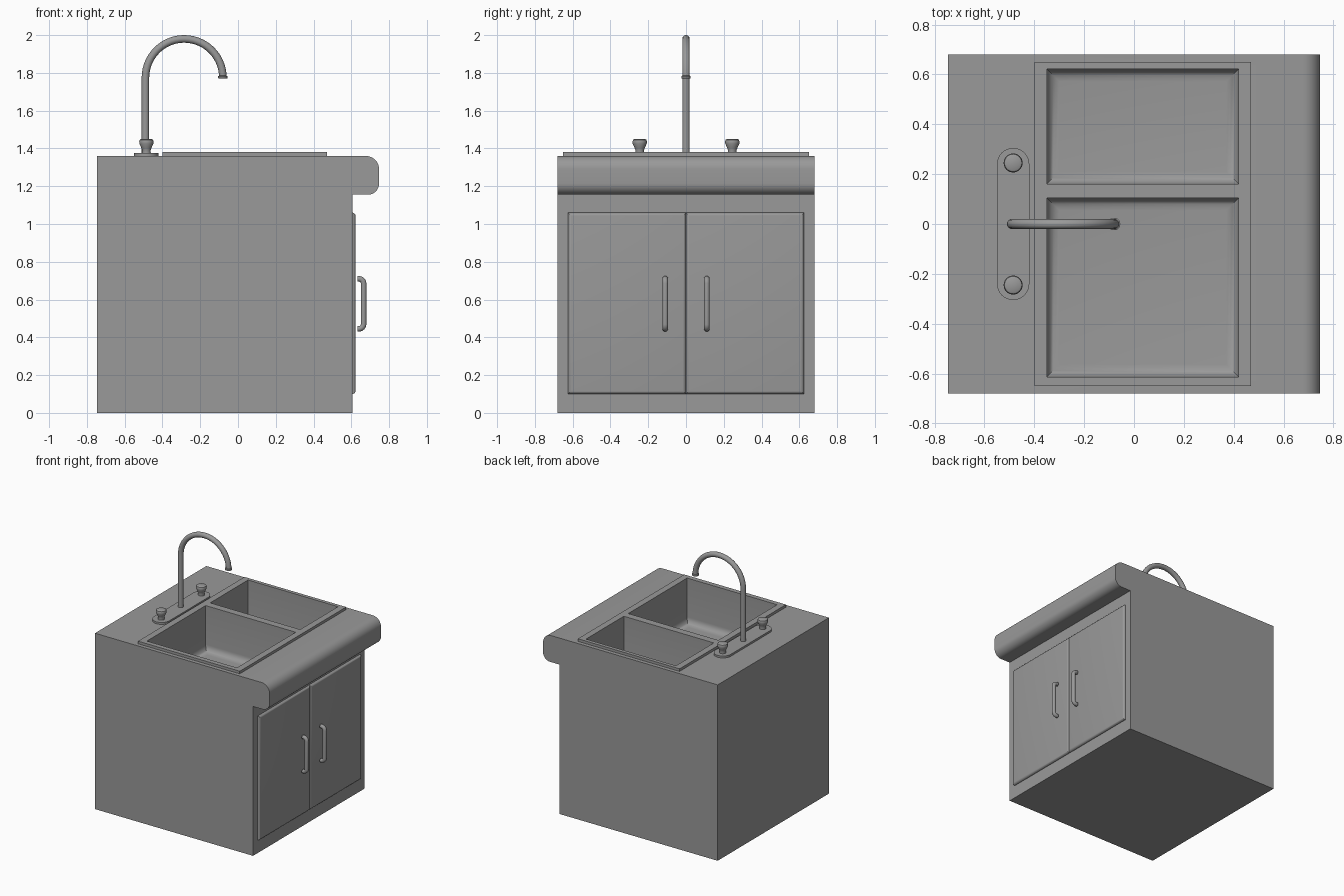
import bpy, bmesh
from math import sin, cos, pi, radians
from mathutils import Vector

if "Cube" in bpy.data.objects:
    bpy.data.objects.remove(bpy.data.objects["Cube"], do_unlink=True)

grey = bpy.data.materials.new("plain_grey")
grey.use_nodes = True
grey.diffuse_color = (0.32, 0.32, 0.32, 1)
grey.node_tree.nodes["Principled BSDF"].inputs["Base Color"].default_value = grey.diffuse_color


def select(ob):
    bpy.ops.object.select_all(action="DESELECT")
    ob.select_set(True)
    bpy.context.view_layer.objects.active = ob


def smooth(ob, angle=35):
    select(ob)
    bpy.ops.object.shade_smooth_by_angle(angle=radians(angle))


def to_object(name, bm):
    bmesh.ops.recalc_face_normals(bm, faces=bm.faces)
    mesh = bpy.data.meshes.new(name)
    bm.to_mesh(mesh)
    bm.free()
    mesh.materials.append(grey)
    ob = bpy.data.objects.new(name, mesh)
    bpy.context.collection.objects.link(ob)
    return ob


def arc(cx, cz, r, start, end, steps=10):
    angles = [radians(start + (end - start) * i / steps) for i in range(steps + 1)]
    return [(cx + r * cos(a), cz + r * sin(a)) for a in angles]


def prism(name, points, direction):
    """Extrude a closed outline along a direction."""
    bm = bmesh.new()
    face = bm.faces.new([bm.verts.new(p) for p in points])
    out = bmesh.ops.extrude_face_region(bm, geom=[face])
    moved = [v for v in out["geom"] if isinstance(v, bmesh.types.BMVert)]
    bmesh.ops.translate(bm, verts=moved, vec=direction)
    return to_object(name, bm)


def box(name, low, high, bevel=0, keep=lambda e: True, segments=5):
    """Box between two corners, with the chosen edges rounded."""
    low, high = Vector(low), Vector(high)
    bm = bmesh.new()
    bmesh.ops.create_cube(bm, size=1)
    for v in bm.verts:
        v.co = (low + high) / 2 + v.co * (high - low)
    if bevel:
        edges = [e for e in bm.edges if keep(e)]
        bmesh.ops.bevel(bm, geom=edges, offset=bevel, segments=segments,
                        profile=0.5, affect="EDGES", clamp_overlap=True)
    return to_object(name, bm)


def lathe(name, profile, place, sides=32):
    """Revolve a radius and height profile about a vertical axis."""
    bm = bmesh.new()
    rings = [[bm.verts.new((place[0] + r * cos(2 * pi * i / sides),
                            place[1] + r * sin(2 * pi * i / sides), z))
              for i in range(sides)] for r, z in profile]
    for a, b in zip(rings, rings[1:]):
        for i in range(sides):
            j = (i + 1) % sides
            bm.faces.new((a[i], a[j], b[j], b[i]))
    bm.faces.new(rings[0])
    bm.faces.new(rings[-1])
    ob = to_object(name, bm)
    smooth(ob)
    return ob


def tube(name, points, radius):
    """Round pipe along a path."""
    curve = bpy.data.curves.new(name, "CURVE")
    curve.dimensions = "3D"
    curve.bevel_depth = radius
    curve.bevel_resolution = 5
    curve.use_fill_caps = True
    spline = curve.splines.new("POLY")
    spline.points.add(len(points) - 1)
    for sp, p in zip(spline.points, points):
        sp.co = (*p, 1)
    curve.materials.append(grey)
    ob = bpy.data.objects.new(name, curve)
    bpy.context.collection.objects.link(ob)
    select(ob)
    bpy.ops.object.convert(target="MESH")
    smooth(bpy.context.object, 50)


# Cabinet with the rounded overhanging worktop edge
W, D, TOP, FACE = 0.747, 0.68, 1.36, 0.605
outline = [(-W, 0), (FACE, 0), (FACE, 1.155)]
outline += arc(W - 0.06, 1.215, 0.06, -90, 0)
outline += arc(W - 0.07, TOP - 0.07, 0.07, 0, 90)
outline += [(-W, TOP)]
cabinet = prism("cabinet", [(x, -D, z) for x, z in outline], (0, 2 * D, 0))

# Sink rim on the worktop
rim = box("sink_rim", (-0.40, -0.65, TOP - 0.01), (0.47, 0.65, 1.38))

# Two basins cut through the rim into the worktop
FLOOR = 1.03


def lower_edge(e):
    return all(v.co.z < FLOOR + 0.01 for v in e.verts)


for y0, y1 in ((-0.613, 0.105), (0.16, 0.622)):
    cutter = box("basin_cutter", (-0.35, y0, FLOOR), (0.42, y1, 1.5), 0.05, lower_edge, 6)
    cutter.hide_render = True
    for target in (cabinet, rim):
        mod = target.modifiers.new("basin", "BOOLEAN")
        mod.operation = "DIFFERENCE"
        mod.solver = "EXACT"
        mod.object = cutter
        select(target)
        bpy.ops.object.modifier_apply(modifier=mod.name)
    bpy.data.objects.remove(cutter, do_unlink=True)
smooth(cabinet)
smooth(rim)

# Doors with rounded front edges, and their bar handles
for side, s in (("left", 1), ("right", -1)):
    y0, y1 = sorted((0, s * 0.625))
    door = box(side + "_door", (FACE - 0.02, y0, 0.10), (0.622, y1, 1.06), 0.017,
               lambda e: all(v.co.x > FACE for v in e.verts))
    smooth(door)
    y = s * 0.11
    low, high, out, r = 0.445, 0.71, 0.665, 0.025
    path = [(0.632, low)] + arc(out - r, low + r, r, -90, 0, 6)
    path += arc(out - r, high - r, r, 0, 90, 6) + [(0.632, high)]
    tube(side + "_handle", [(x, y, z) for x, z in path], 0.015)

# Tap base plate with round ends
TAP_X, R = -0.485, 0.065
ends = arc(TAP_X, 0.24, R, 0, 180, 16) + arc(TAP_X, -0.24, R, 180, 360, 16)
plate = prism("tap_plate", [(x, y, TOP - 0.005) for x, y in ends], (0, 0, 0.02))
smooth(plate)

# Tap knobs
knob = [(0.024, 1.37), (0.022, 1.39), (0.028, 1.405), (0.037, 1.425),
        (0.038, 1.437), (0.035, 1.446), (0.028, 1.45)]
for side, s in (("left", 1), ("right", -1)):
    lathe(side + "_knob", knob, (TAP_X, s * 0.245))

# Gooseneck spout and its outlet ring
BEND, BEND_Z, BEND_R = -0.285, 1.775, 0.205
path = [(BEND - BEND_R, 1.37)] + arc(BEND, BEND_Z, BEND_R, 180, 0, 28)
tube("spout", [(x, 0, z) for x, z in path], 0.02)
lathe("spout_ring", [(0.02, 1.785), (0.025, 1.782), (0.025, 1.772), (0.021, 1.769)],
      (BEND + BEND_R, 0))
